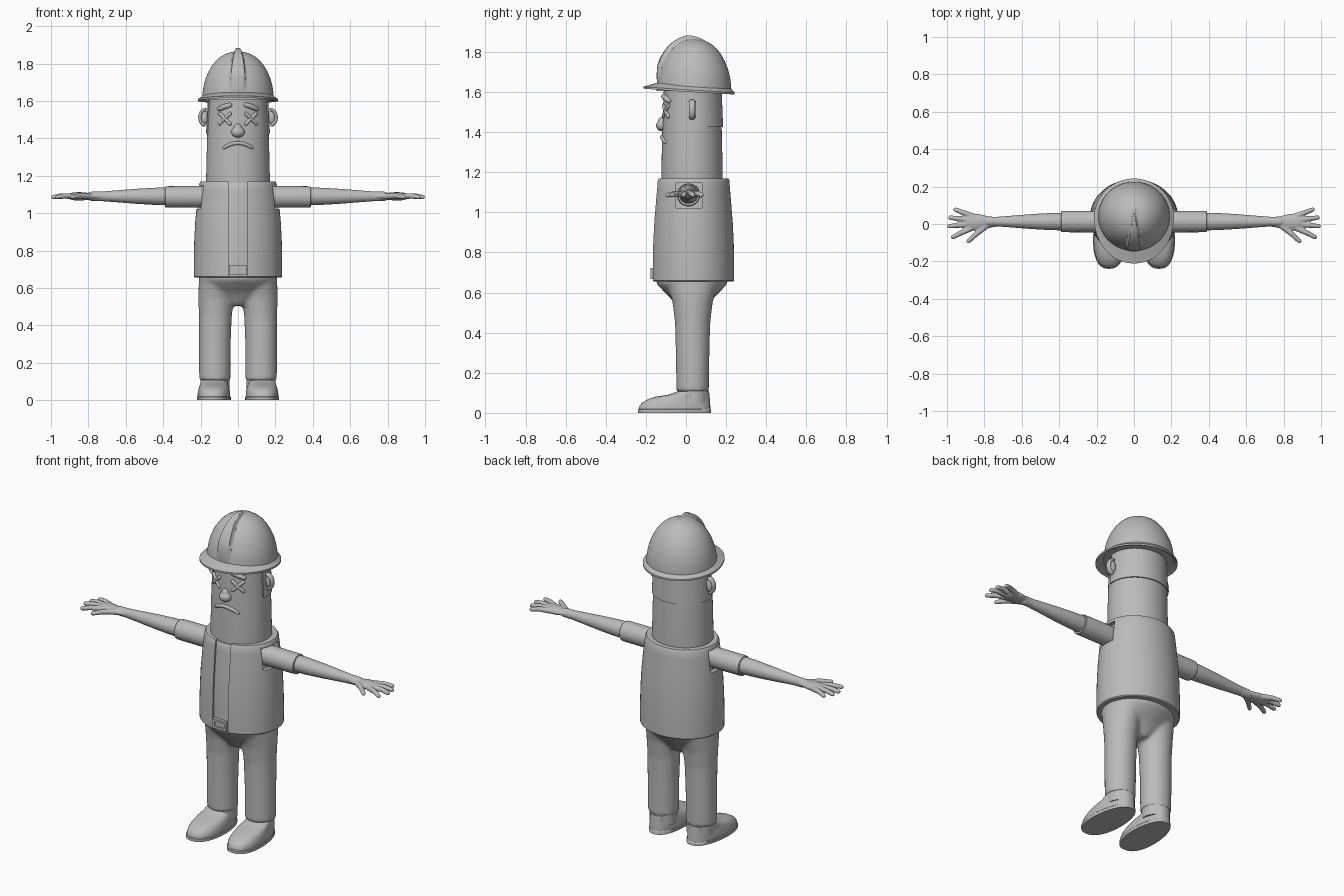
import bpy, bmesh, math
from mathutils import Vector

if "Cube" in bpy.data.objects:
    bpy.data.objects.remove(bpy.data.objects["Cube"])

grey = bpy.data.materials.new("plain grey")
grey.diffuse_color = (0.5, 0.5, 0.5, 1)
grey.use_nodes = True
grey.node_tree.nodes["Principled BSDF"].inputs["Base Color"].default_value = grey.diffuse_color


def finish(name, bm, angle=40):
    bmesh.ops.recalc_face_normals(bm, faces=bm.faces[:])
    me = bpy.data.meshes.new(name)
    bm.to_mesh(me)
    bm.free()
    ob = bpy.data.objects.new(name, me)
    bpy.context.collection.objects.link(ob)
    me.materials.append(grey)
    smooth(ob, angle)
    return ob


def smooth(ob, angle=40):
    bpy.ops.object.select_all(action='DESELECT')
    ob.select_set(True)
    bpy.context.view_layer.objects.active = ob
    bpy.ops.object.shade_smooth_by_angle(angle=math.radians(angle))


def skin(bm, rings, closed=False):
    """Bridge a list of point rings, capping the ends or wrapping round."""
    vs = [[bm.verts.new(p) for p in r] for r in rings]
    n = len(vs[0])
    pairs = list(zip(vs, vs[1:])) + ([(vs[-1], vs[0])] if closed else [])
    for a, b in pairs:
        for i in range(n):
            j = (i + 1) % n
            bm.faces.new((a[i], a[j], b[j], b[i]))
    if not closed:
        bm.faces.new(vs[0])
        bm.faces.new(vs[-1])


def oval(cx, cy, z, rx, ry, n=64):
    return [(cx + rx * math.cos(2 * math.pi * i / n),
             cy + ry * math.sin(2 * math.pi * i / n), z) for i in range(n)]


def tube(bm, path, radii, up=(0, 1, 0), flat=1.0, n=16):
    """Round-ended tube; flat scales the thickness along up."""
    pts = [Vector(p) for p in path]
    up = Vector(up)
    rings = []
    last = len(pts) - 1
    for i, (p, r) in enumerate(zip(pts, radii)):
        t = (pts[min(i + 1, last)] - pts[max(i - 1, 0)]).normalized()
        side = t.cross(up).normalized()
        v = side.cross(t)
        steps = [(0, 1)]
        if i == 0:
            steps = [(-math.sin(a), math.cos(a)) for a in (1.45, 1.0, 0.5, 0)]
        elif i == last:
            steps = [(math.sin(a), math.cos(a)) for a in (0, 0.5, 1.0, 1.45)]
        for off, k in steps:
            rings.append([p + t * off * r + side * r * k * math.cos(2 * math.pi * j / n)
                          + v * r * k * flat * math.sin(2 * math.pi * j / n) for j in range(n)])
    skin(bm, rings)


def blob(bm, loc, scale):
    r = bmesh.ops.create_uvsphere(bm, u_segments=24, v_segments=16, radius=1)
    for v in r['verts']:
        v.co = Vector([v.co[k] * scale[k] + loc[k] for k in range(3)])


def bake(ob, angle=40):
    """Apply the modifiers."""
    dg = bpy.context.evaluated_depsgraph_get()
    ob.data = bpy.data.meshes.new_from_object(ob.evaluated_get(dg))
    ob.modifiers.clear()
    smooth(ob, angle)


def melt(ob, voxel, rounds):
    """Fuse overlapping volumes into one soft skin."""
    m = ob.modifiers.new("fuse", 'REMESH')
    m.mode, m.voxel_size = 'VOXEL', voxel
    s = ob.modifiers.new("soften", 'SMOOTH')
    s.factor, s.iterations = 0.5, rounds
    bake(ob, 60)


def lathe(name, prof, cy, closed=False, angle=40):
    bm = bmesh.new()
    skin(bm, [oval(0, cy, z, rx, ry) for z, rx, ry in prof], closed)
    return finish(name, bm, angle)


# Head and the band of hair behind it
lathe("head", [(1.12, .17, .153), (1.2, .17, .153), (1.42, .165, .148), (1.64, .154, .14)], .03)
bm = bmesh.new()
rings = []
for z, rx, ry in ((1.425, .171, .155), (1.63, .16, .147)):
    arc = [(math.cos(a) * rx, .03 + math.sin(a) * ry) for a in
           [-.2 + (math.pi + .4) * i / 32 for i in range(33)]]
    rings.append([(x, y, z) for x, y in arc] + [(x * .9, .03 + (y - .03) * .9, z) for x, y in arc[::-1]])
skin(bm, rings)
finish("hair", bm)


def face_y(x):
    return .03 - .147 * math.sqrt(max(0, 1 - (x / .161) ** 2))


# Face: brows, crossed eyes, nose, frown, ears
for s in (1, -1):
    side = "right" if s < 0 else "left"
    bm = bmesh.new()
    xs = (.1, .085, .065, .045)
    tube(bm, [(s * x, face_y(x), z) for x, z in zip(xs, (1.557, 1.564, 1.572, 1.578))],
         [.012, .014, .014, .013])
    finish(side + "_brow", bm)
    bm = bmesh.new()
    for d in (1, -1):
        tube(bm, [(s * (.07 + k * .027), face_y(.07 + k * .027), 1.505 + d * k * .027)
                  for k in (-1, 0, 1)], [.0095] * 3)
    finish(side + "_eye_cross", bm)
    bm = bmesh.new()
    blob(bm, (s * .178, .034, 1.512), (.022, .014, .036))
    tube(bm, [(s * (.172 + .032 * math.sin(a)), .03, 1.512 + .043 * math.cos(a))
              for a in [.1 + .3 * i for i in range(10)]], [.009] * 10, flat=1.8)
    finish(side + "_ear", bm)
bm = bmesh.new()
blob(bm, (0, -.118, 1.433), (.037, .032, .029))
blob(bm, (0, -.118, 1.455), (.022, .022, .024))
melt(finish("nose", bm), .004, 4)
bm = bmesh.new()
tube(bm, [(x, face_y(x) - .003, 1.375 - 4.6 * x * x) for x in [-.075 + .0125 * i for i in range(13)]],
     [.008] + [.01] * 11 + [.008])
finish("frown", bm)

# Hard hat: dome with a front ridge, and a brim drawn out into a peak
bm = bmesh.new()
prof = [(1.605, .192), (1.64, .19), (1.68, .184), (1.72, .173), (1.76, .156), (1.79, .138),
        (1.815, .118), (1.835, .095), (1.85, .07), (1.859, .045), (1.864, .02), (1.865, .004)]
fine = []
for (z0, r0), (z1, r1) in zip(prof, prof[1:]):
    fine += [(z0 + (z1 - z0) * k / 3, r0 + (r1 - r0) * k / 3) for k in range(3)]
skin(bm, [oval(0, .04, z, r, r * .97, 128) for z, r in fine + prof[-1:]])
for v in bm.verts:
    x, y, z = v.co
    along = max(0, min(1, (.1 - y) / .09))            # rises from the crown
    fade = max(0, min(1, (z - 1.64) / .1))            # dies out over the peak
    half = .012 + .03 * max(0, min(1, (.05 - y) / .17))
    edge = max(0, min(1, (half - abs(x)) / .01))
    n = Vector((x, y - .04, (z - 1.66) * .9)).normalized()
    v.co += n * .021 * along * fade * edge
finish("hat_dome", bm, 50)


def brim_ring(k, dz):
    out = []
    for i in range(96):
        a = 2 * math.pi * i / 96
        front = max(0, -math.sin(a)) ** 2
        r = .18 + k * (.034 + .037 * front) - .011 * max(0, math.sin(a)) * k
        y = .04 + r * math.sin(a)
        out.append((r * math.cos(a), y, 1.612 - .055 * (y - .04) - k * .006 + dz + .004 * front))
    return out


bm = bmesh.new()
skin(bm, [brim_ring(0, .022), brim_ring(.5, .012), brim_ring(1, .003),
          brim_ring(1, -.007), brim_ring(.5, -.003), brim_ring(0, 0)], True)
finish("hat_brim", bm)

# Vest: hollow shell with armholes and a front slot
outer = [(.655, .23, .2), (.66, .235, .205), (.75, .236, .205), (.85, .234, .203), (.95, .229, .198),
         (1.05, .22, .19), (1.12, .212, .184), (1.16, .206, .181), (1.17, .2, .175)]
inner = [(z, rx - .034, ry - .03) for z, rx, ry in outer]
vest = lathe("vest", outer + inner[::-1], .035, True)
cuts = [((.25, .015, 1.085), (.16, .13, .125)), ((-.25, .015, 1.085), (.16, .13, .125)),
        ((0, -.2, .9), (.1, .2, .8))]
helpers = []
for i, (loc, dim) in enumerate(cuts):
    bm = bmesh.new()
    r = bmesh.ops.create_cube(bm, size=1)
    for v in r['verts']:
        v.co = Vector([v.co[k] * dim[k] + loc[k] for k in range(3)])
    c = finish("vest_cutter", bm)
    c.hide_render = True
    m = vest.modifiers.new("cut", 'BOOLEAN')
    m.operation, m.object, m.solver = 'DIFFERENCE', c, 'EXACT'
    helpers.append(c)
bake(vest)
for c in helpers:
    bpy.data.objects.remove(c)
lathe("shirt", [(z if z < 1.1 else z - .008, rx - .024, ry - .01) for z, rx, ry in outer], .035)

# Buckle: a small frame at the bottom of the slot
bm = bmesh.new()
for loc, dim in (((0, -.166, .675), (.09, .022, .014)), ((0, -.166, .717), (.09, .022, .012)),
                 ((.038, -.166, .695), (.014, .022, .05)), ((-.038, -.166, .695), (.014, .022, .05)),
                 ((0, -.162, .696), (.07, .018, .04))):
    r = bmesh.ops.create_cube(bm, size=1)
    for v in r['verts']:
        v.co = Vector([v.co[k] * dim[k] + loc[k] for k in range(3)])
finish("buckle", bm)

# Trousers: hips and two legs fused together
bm = bmesh.new()
skin(bm, [oval(0, .03, z, rx, ry) for z, rx, ry in
          ((.505, .04, .06), (.53, .09, .078), (.57, .15, .105), (.61, .195, .145),
           (.645, .208, .178), (.69, .208, .178))])
for s in (1, -1):
    skin(bm, [oval(s * cx, .033, z, rx, ry) for z, cx, rx, ry in
              ((.105, .124, .084, .081), (.3, .124, .085, .084), (.45, .121, .088, .088),
               (.55, .117, .095, .1), (.62, .11, .1, .12), (.68, .105, .1, .13))])
melt(finish("trousers", bm), .011, 6)

# Sleeves, arms with hands, socks, shoes
for s in (1, -1):
    side = "right" if s < 0 else "left"
    bm = bmesh.new()
    prof = [(.15, .058), (.37, .057), (.387, .056), (.39, .053), (.39, .04), (.36, .04)]
    skin(bm, [[(s * x, .013 + r * math.cos(i * math.pi / 20), 1.087 + r * math.sin(i * math.pi / 20))
               for i in range(40)] for x, r in prof])
    finish(side + "_sleeve", bm)
    bm = bmesh.new()
    tube(bm, [(s * x, .013, 1.09) for x in (.36, .45, .55, .65, .73, .78)],
         [.048, .046, .04, .032, .026, .026], up=(0, 0, 1), n=24)
    tube(bm, [(s * x, .01, 1.09) for x in (.74, .79, .83, .87)], [.026, .034, .044, .044],
         up=(0, 0, 1), flat=.5, n=24)
    fingers = (((.86, .04), (.915, .062), (.955, .077)), ((.88, .022), (.94, .029), (.982, .034)),
               ((.88, -.002), (.945, -.007), (.988, -.012)), ((.87, -.022), (.925, -.048), (.968, -.07)),
               ((.79, -.01), (.845, -.055), (.885, -.092)))
    for f in fingers:
        tube(bm, [(s * x, y, z) for (x, y), z in zip(f, (1.09, 1.093, 1.086))],
             [.017, .014, .012], up=(0, 0, 1))
    melt(finish(side + "_arm", bm), .005, 3)

    bm = bmesh.new()
    skin(bm, [oval(s * .122, .035, z, .077, .076) for z in (.05, .112)])
    finish(side + "_sock", bm)

    def outline(front, back, w, z):
        """Foot outline that widens to a round toe."""
        pts = []
        for i in range(48):
            a = 2 * math.pi * i / 48
            t = (1 - math.sin(a)) / 2
            y = back + (front - back) * t
            x = math.copysign(abs(math.cos(a)) ** .8, math.cos(a)) * w * (.86 + .14 * t)
            pts.append((s * (.122 + .012 * t) + x, y, z))
        return pts

    bm = bmesh.new()
    skin(bm, [outline(-.24, .125, .096, 0), outline(-.24, .125, .097, .016), outline(-.235, .122, .093, .02)])
    finish(side + "_sole", bm)
    bm = bmesh.new()
    skin(bm, [outline(*p) for p in ((-.235, .122, .093, .015), (-.232, .121, .093, .035),
              (-.218, .12, .09, .052), (-.19, .119, .086, .068), (-.15, .118, .081, .081),
              (-.09, .117, .078, .09), (-.06, .116, .077, .1), (-.045, .115, .076, .107))])
    finish(side + "_shoe", bm, 60)
